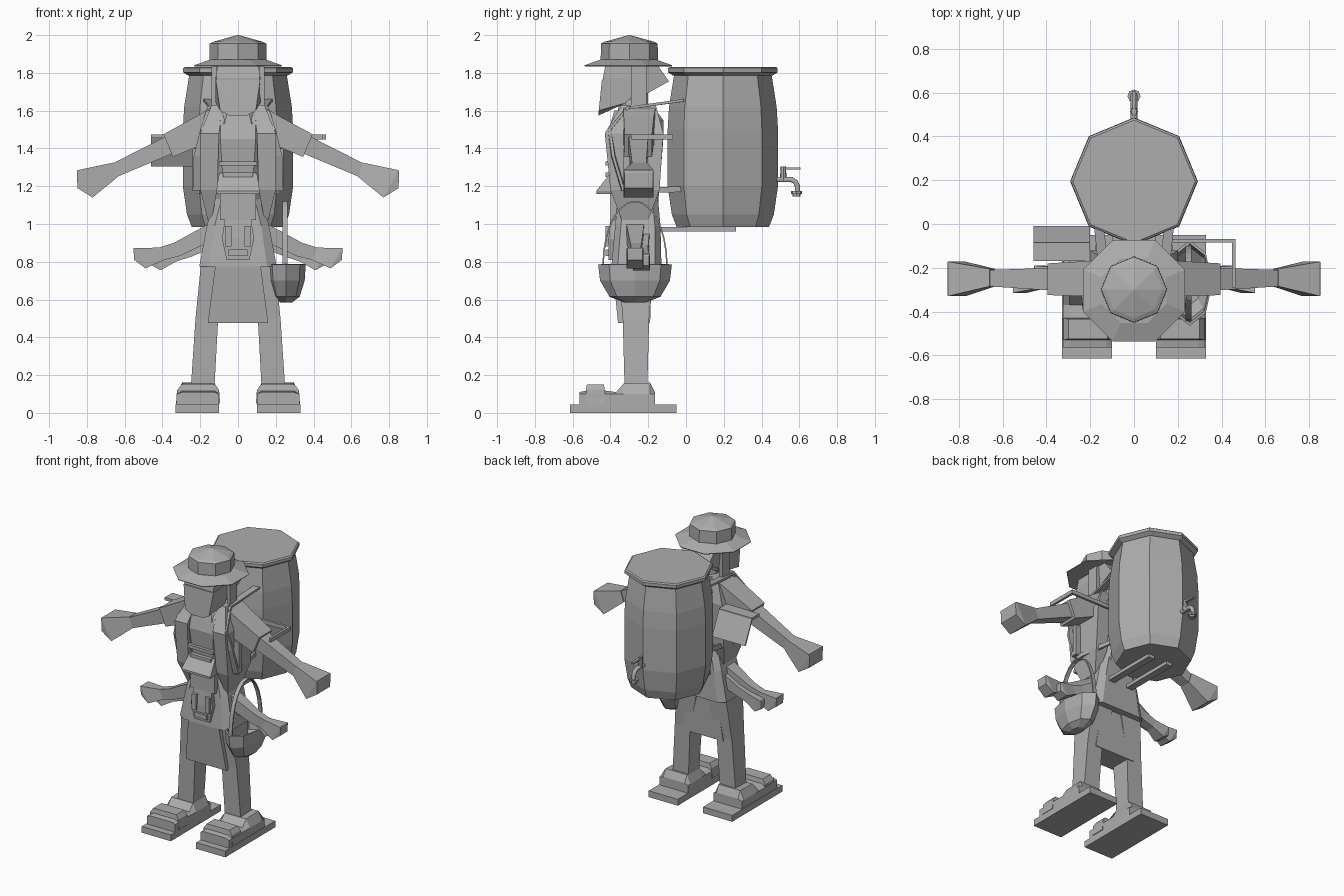
import bpy, bmesh, math
from mathutils import Vector

grey = bpy.data.materials.new("plain_grey")
grey.diffuse_color = (0.42, 0.42, 0.42, 1)


def loft(name, rings, mirror=False, closed=False):
    """Skin a list of point rings; cap the ends unless closed."""
    bm = bmesh.new()
    vs = [[bm.verts.new(p) for p in r] for r in rings]
    n = len(vs[0])
    pairs = list(zip(vs, vs[1:])) + ([(vs[-1], vs[0])] if closed else [])
    for a, b in pairs:
        for i in range(n):
            bm.faces.new((a[i], a[(i + 1) % n], b[(i + 1) % n], b[i]))
    if not closed:
        bm.faces.new(vs[0][::-1])
        bm.faces.new(vs[-1])
    bmesh.ops.recalc_face_normals(bm, faces=bm.faces)
    me = bpy.data.meshes.new(name)
    bm.to_mesh(me)
    bm.free()
    me.materials.append(grey)
    ob = bpy.data.objects.new(name, me)
    bpy.context.collection.objects.link(ob)
    if mirror:
        ob.modifiers.new("mirror", "MIRROR").use_mirror_merge = False
    return ob


def rect(z, x0, x1, y0, y1):
    return [(x0, y0, z), (x1, y0, z), (x1, y1, z), (x0, y1, z)]


def cham(z, rx, y0, y1, k=0.55):
    """Chamfered rectangle section."""
    c, h = (y0 + y1) / 2, (y1 - y0) / 2
    pts = [(k, -1), (1, -k), (1, k), (k, 1), (-k, 1), (-1, k), (-1, -k), (-k, -1)]
    return [(a * rx, c + b * h, z) for a, b in pts]


def lathe(name, cx, cy, prof, n=8, sx=1, sy=1, phase=0.0):
    return loft(name, [[(cx + sx * r * math.cos(phase + math.tau * i / n),
                         cy + sy * r * math.sin(phase + math.tau * i / n), z)
                        for i in range(n)] for r, z in prof])


def box(name, x0, x1, y0, y1, z0, z1, mirror=False):
    return loft(name, [rect(z0, x0, x1, y0, y1), rect(z1, x0, x1, y0, y1)], mirror)


def arm(name, secs):
    """Sections: top x,z, bottom x,z, front y, back y."""
    loft(name, [[(a, y0, b), (a, y1, b), (c, y1, d), (c, y0, d)]
                for a, b, c, d, y0, y1 in secs], True)


def beam(name, p, q, w, h, mirror=False):
    p, q = Vector(p), Vector(q)
    d = (q - p).normalized()
    s = d.cross(Vector((0, 0, 1))) if abs(d.z) < 0.99 else Vector((1, 0, 0))
    s.normalize()
    u = s.cross(d)
    off = [s * w / 2 * a + u * h / 2 * b for a, b in ((1, 1), (-1, 1), (-1, -1), (1, -1))]
    loft(name, [[p + o for o in off], [q + o for o in off]], mirror)


def pipe(name, pts, r):
    cu = bpy.data.curves.new(name, "CURVE")
    cu.dimensions = "3D"
    cu.bevel_depth, cu.bevel_resolution, cu.use_fill_caps = r, 1, True
    sp = cu.splines.new("POLY")
    sp.points.add(len(pts) - 1)
    for p, c in zip(sp.points, pts):
        p.co = (*c, 1)
    cu.materials.append(grey)
    bpy.context.collection.objects.link(bpy.data.objects.new(name, cu))


# barrel with overhanging lid
lathe("barrel", 0, 0.195, [(0.245, 0.985), (0.27, 1.05), (0.292, 1.2),
                           (0.292, 1.5), (0.285, 1.62), (0.258, 1.79)])
lathe("barrel_lid", 0, 0.195, [(0.262, 1.785), (0.29, 1.803), (0.29, 1.825), (0.28, 1.832)])

# tap
pipe("tap_pipe", [(0, 0.46, 1.235), (0, 0.56, 1.235), (0, 0.58, 1.222),
                  (0, 0.59, 1.2), (0, 0.59, 1.165)], 0.016)
lathe("tap_nozzle", 0, 0.585, [(0.03, 1.175), (0.03, 1.16), (0.022, 1.16), (0.022, 1.145)])
lathe("tap_stem", 0, 0.515, [(0.018, 1.23), (0.014, 1.305)])
box("tap_handle", -0.01, 0.01, 0.497, 0.605, 1.288, 1.3)

# carrying frame
box("frame_bar", 0.05, 0.1, -0.16, 0.265, 0.96, 0.985, True)
beam("upper_strap", (0.13, -0.3, 1.615), (0.16, -0.01, 1.655), 0.045, 0.014, True)
beam("lower_strap", (0.21, -0.32, 1.175), (0.15, 0.0, 1.185), 0.014, 0.03, True)
path = [(0.14, -0.3, 1.625), (0.18, -0.405, 1.5), (0.215, -0.385, 1.36),
        (0.22, -0.33, 1.175)]
loft("shoulder_strap", [[(x - 0.02, y - 0.012, z), (x + 0.02, y - 0.008, z),
                         (x + 0.02, y + 0.008, z), (x - 0.02, y + 0.012, z)]
                        for x, y, z in path], True)
box("side_strap", 0.2, 0.24, -0.33, -0.3, 1.18, 1.4, True)
# side tray and side hook
loft("tray_plate", [[(x, -0.09, 1.475), (x, -0.09, 1.455), (x, -0.02, 1.305), (x, -0.008, 1.305)]
                    for x in (-0.46, -0.2)])
box("tray_shelf", -0.46, -0.2, -0.17, -0.085, 1.455, 1.475)
box("hook_bar", 0.15, 0.465, -0.085, -0.068, 1.448, 1.475)
box("hook_tip", 0.448, 0.465, -0.29, -0.068, 1.448, 1.475)

# hat
lathe("hat_brim", 0, -0.305, [(0.25, 1.835), (0.252, 1.84), (0.16, 1.87)], 8, phase=math.pi / 8)
lathe("hat_crown", 0, -0.3, [(0.152, 1.86), (0.15, 1.955), (0.13, 1.965), (0.004, 2.0)])

# head with face cloth, hair and neck
loft("head", [rect(1.66, -0.1, 0.1, -0.42, -0.22), rect(1.77, -0.115, 0.115, -0.44, -0.19),
              rect(1.85, -0.11, 0.11, -0.425, -0.17)])
loft("face_cloth", [[(x, -0.445, 1.765), (x, -0.27, 1.78), (x, -0.26, 1.7), (x, -0.32, 1.64),
                     (x * 0.8, -0.462, 1.575 if abs(x) < 0.1 else 1.6)]
                    for x in (-0.118, -0.06, 0.06, 0.118)])
loft("hair", [[(x, -0.28, 1.84), (x, -0.15, 1.84), (x * 0.9, -0.09, 1.755),
               (x * 0.9, -0.28, 1.65)] for x in (-0.125, 0.125)])
box("side_lock", 0.115, 0.14, -0.29, -0.21, 1.63, 1.84, True)
loft("neck", [cham(1.55, 0.08, -0.37, -0.2), cham(1.72, 0.065, -0.34, -0.2)])

# torso, open jacket and collar
loft("torso", [cham(1.08, 0.12, -0.37, -0.15), cham(1.2, 0.14, -0.39, -0.14),
               cham(1.45, 0.17, -0.415, -0.12), cham(1.55, 0.17, -0.39, -0.12),
               cham(1.63, 0.11, -0.33, -0.18)])
loft("jacket_side", [rect(1.02, 0.14, 0.16, -0.34, -0.2), rect(1.18, 0.11, 0.2, -0.4, -0.14),
                     rect(1.48, 0.1, 0.2, -0.43, -0.12), rect(1.63, 0.08, 0.14, -0.34, -0.16)], True)
loft("collar", [cham(1.53, 0.13, -0.4, -0.16), cham(1.6, 0.1, -0.38, -0.18)])
# flared shirt hem and chest ornament
loft("shirt_hem", [[(x, y, z) for x, y, z in ((-w, f, z), (w, f, z), (w, -0.3, z), (-w, -0.3, z))]
                   for w, f, z in ((0.11, -0.475, 1.16), (0.115, -0.475, 1.175), (0.1, -0.4, 1.27))])
for i, (w, z) in enumerate(((0.1, 1.2), (0.08, 1.25), (0.1, 1.31))):
    box("chest_band_%d" % i, -w, w, -0.425, -0.38, z, z + 0.022)
# pouch and belt ornament
box("pouch", -0.095, 0.095, -0.4, -0.34, 1.02, 1.16)
loft("belt_ornament", [rect(0.81, -0.06, 0.06, -0.41, -0.35), rect(0.92, -0.085, 0.085, -0.41, -0.35),
                       rect(1.02, -0.07, 0.07, -0.4, -0.34)])
box("ornament_side", 0.035, 0.07, -0.425, -0.4, 0.88, 0.99, True)
box("ornament_jaw", -0.05, 0.05, -0.425, -0.4, 0.83, 0.865)

# tunic skirt and lower apron
loft("skirt", [cham(0.775, 0.205, -0.395, -0.13, 0.75), cham(0.99, 0.165, -0.375, -0.135, 0.75),
               cham(1.15, 0.12, -0.36, -0.15, 0.7)])
loft("apron", [rect(0.475, -0.16, 0.16, -0.36, -0.19), rect(0.78, -0.12, 0.12, -0.39, -0.18)])

# legs, soles and shoes
loft("leg", [rect(0.13, 0.125, 0.25, -0.325, -0.205), rect(0.5, 0.105, 0.225, -0.335, -0.195),
             rect(0.8, 0.03, 0.195, -0.36, -0.17)], True)
box("sole", 0.1, 0.33, -0.615, -0.05, 0, 0.045, True)
side = [(-0.565, 0.04), (-0.565, 0.11), (-0.525, 0.118), (-0.43, 0.118), (-0.37, 0.11),
        (-0.33, 0.155), (-0.19, 0.16), (-0.165, 0.11), (-0.165, 0.04)]
loft("shoe", [[(x, y, min(z, t)) for y, z in side]
              for x, t in ((0.1, 0.1), (0.125, 0.2), (0.295, 0.2), (0.325, 0.1))], True)
loft("shoe_strap", [rect(0.05, 0.095, 0.328, -0.53, -0.43), rect(0.12, 0.1, 0.322, -0.53, -0.43),
                    rect(0.15, 0.12, 0.3, -0.525, -0.435)], True)

# main arms
arm("sleeve", [(0.13, 1.625, 0.16, 1.42, -0.33, -0.16), (0.22, 1.57, 0.19, 1.42, -0.33, -0.17),
               (0.395, 1.475, 0.345, 1.355, -0.325, -0.18)])
arm("forearm", [(0.36, 1.475, 0.33, 1.38, -0.305, -0.2), (0.665, 1.32, 0.64, 1.25, -0.285, -0.21)])
arm("hand", [(0.66, 1.325, 0.635, 1.25, -0.285, -0.205), (0.85, 1.285, 0.77, 1.14, -0.33, -0.172),
             (0.853, 1.27, 0.85, 1.19, -0.325, -0.175)])
# two pairs of small arms
arm("small_arm", [(0.12, 1.02, 0.12, 0.92, -0.32, -0.22), (0.34, 0.9, 0.31, 0.83, -0.295, -0.235),
                  (0.42, 0.875, 0.39, 0.81, -0.29, -0.24), (0.552, 0.872, 0.49, 0.765, -0.315, -0.225),
                  (0.553, 0.865, 0.55, 0.81, -0.31, -0.23)])
arm("hip_arm", [(0.12, 0.98, 0.12, 0.88, -0.29, -0.19), (0.27, 0.89, 0.24, 0.83, -0.26, -0.2),
                (0.35, 0.86, 0.33, 0.8, -0.26, -0.2), (0.455, 0.84, 0.41, 0.755, -0.28, -0.19),
                (0.458, 0.83, 0.455, 0.78, -0.275, -0.195)])

# hanging bucket and its handle
lathe("bucket", 0.255, -0.27, [(0.06, 0.585), (0.135, 0.615), (0.185, 0.7), (0.195, 0.785),
                               (0.18, 0.787), (0.165, 0.7), (0.1, 0.65)], 8, sx=0.53)
loft("bucket_handle", [[(0.235 + dx, -0.27 + (0.165 + dr) * math.cos(a),
                         0.78 + (0.335 + dr) * math.sin(a))
                        for dx, dr in ((0, 0), (0.028, 0), (0.028, 0.008), (0, 0.008))]
                       for a in [math.pi * i / 14 for i in range(15)]])
